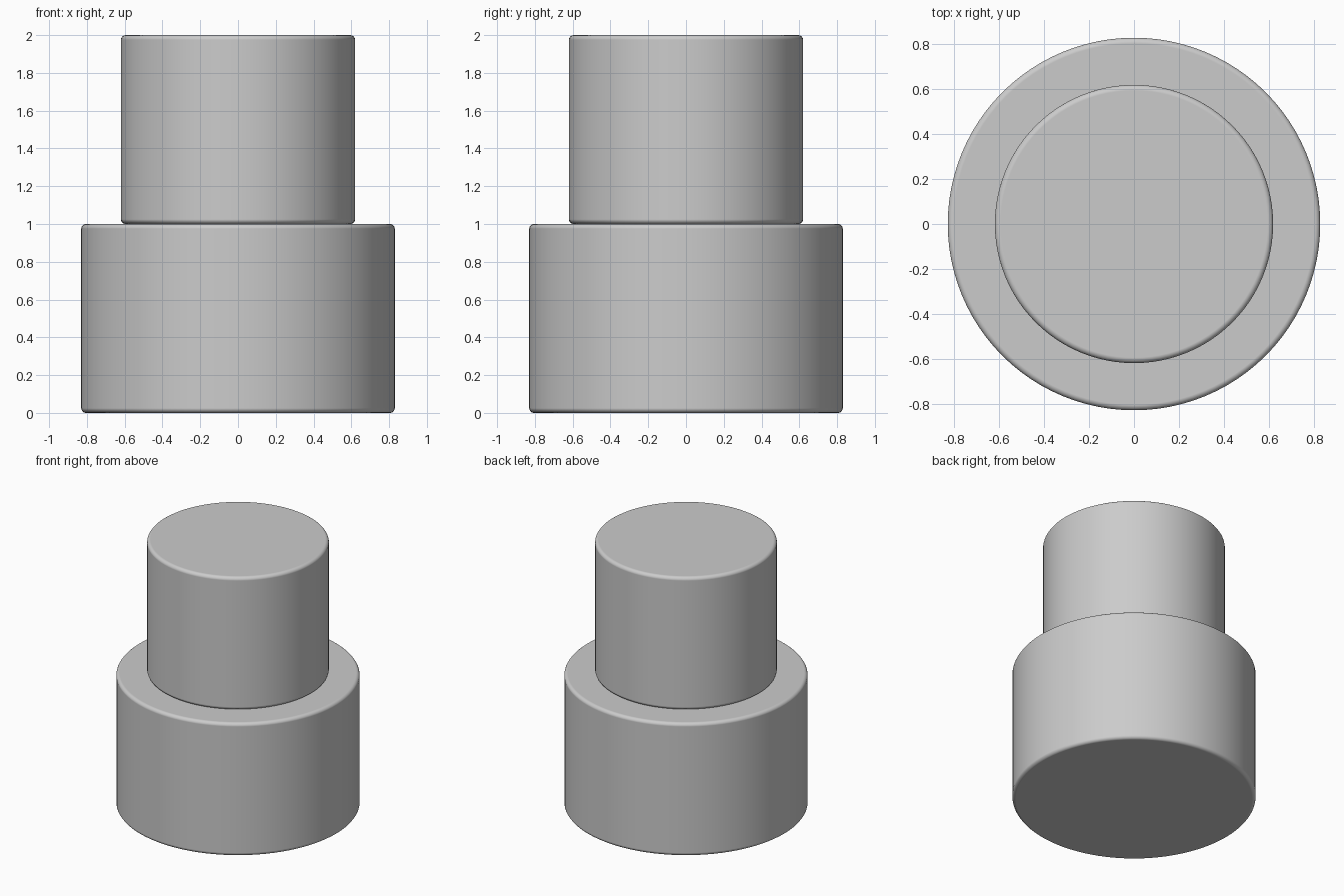
import bpy

if "Cube" in bpy.data.objects:
    bpy.data.objects.remove(bpy.data.objects["Cube"])


def rounded_drum(name, radius, z0, z1, bevel=0.025):
    """Upright cylinder with softly rounded rims."""
    bpy.ops.mesh.primitive_cylinder_add(
        vertices=96, radius=radius, depth=z1 - z0, location=(0, 0, (z0 + z1) / 2))
    drum = bpy.context.object
    drum.name = name
    bpy.ops.object.shade_smooth_by_angle()
    # Only the rims are sharp enough to be rounded
    mod = drum.modifiers.new("rim_bevel", 'BEVEL')
    mod.width = bevel
    mod.segments = 4
    mod.limit_method = 'ANGLE'
    mod.harden_normals = True
    return drum


# Wide base and narrower drum stacked on it
rounded_drum("lower_drum", 0.83, 0.0, 1.0)
rounded_drum("upper_drum", 0.62, 1.0, 2.0)
